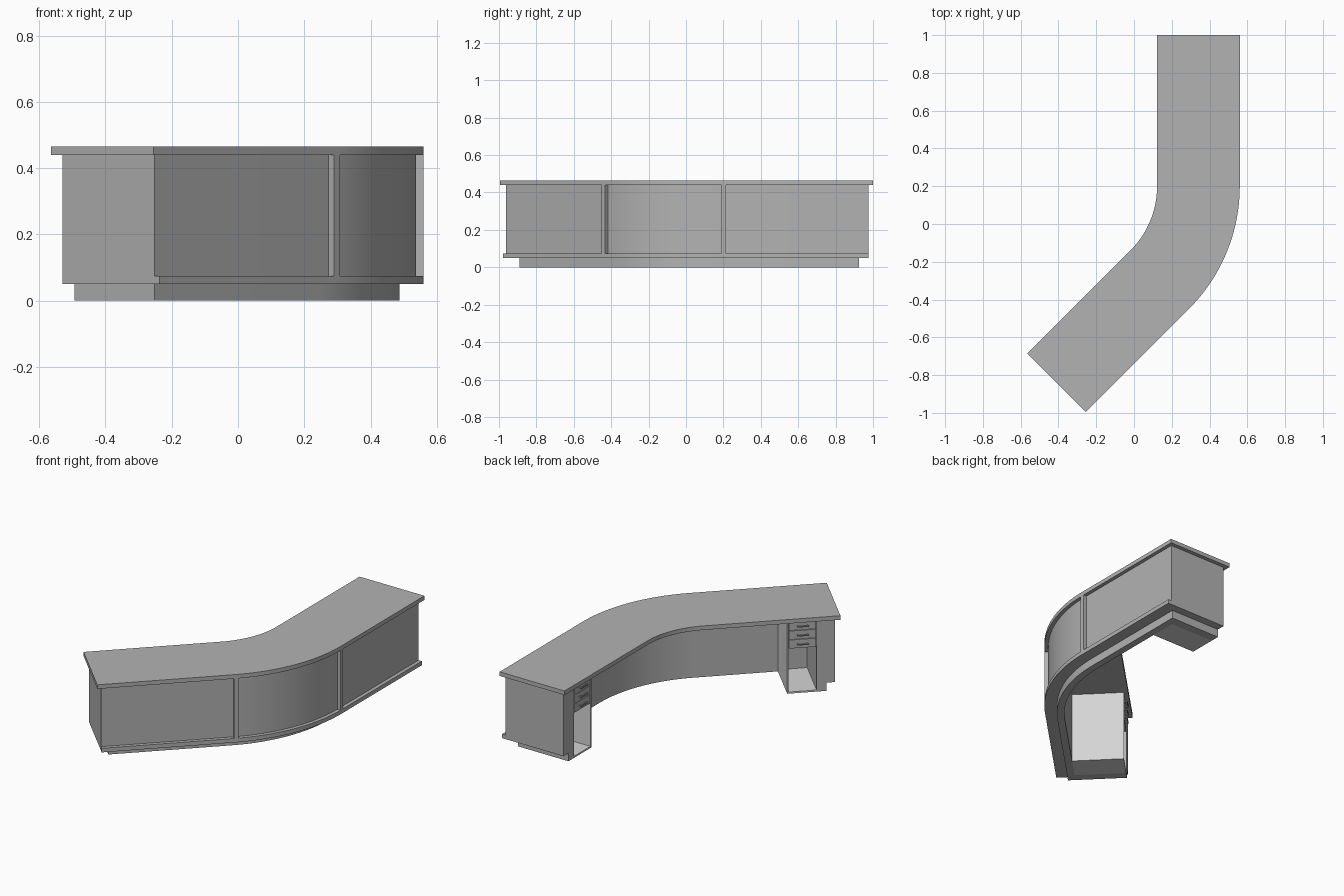
import bpy, bmesh, math

if "Cube" in bpy.data.objects:
    bpy.data.objects.remove(bpy.data.objects["Cube"])

# Plan: straight arm, 45 degree bend, straight arm. s runs along the outer edge,
# d is the distance inward from that edge.
R, CX, CY = 0.918, -0.358, 0.2
ARM1, ARC, ARM2 = 0.8, 0.918 * math.pi / 4, 0.772
L = ARM1 + ARC + ARM2
K = math.sqrt(0.5)


def material(name, v):
    m = bpy.data.materials.new(name)
    m.diffuse_color = (v, v, v, 1)
    m.use_nodes = True
    m.node_tree.nodes["Principled BSDF"].inputs["Base Color"].default_value = m.diffuse_color
    return m


GREY = material("grey_laminate", 0.45)
LIGHT = material("light_grey_lining", 0.66)


def plan(s, d):
    if s <= ARM1:
        return CX + R - d, CY + ARM1 - s
    if s <= ARM1 + ARC:
        a = -(s - ARM1) / R
        return CX + (R - d) * math.cos(a), CY + (R - d) * math.sin(a)
    t = s - ARM1 - ARC
    return CX + (R - d) * K - t * K, CY - (R - d) * K - t * K


def stations(s0, s1):
    arc = [ARM1 + ARC * i / 32 for i in range(33)]
    return [s0] + [s for s in arc if s0 + 1e-4 < s < s1 - 1e-4] + [s1]


def add_sweep(bm, s0, s1, d0, d1, z0, z1):
    """Rectangular section swept along the plan curve."""
    rings = []
    for s in stations(min(s0, s1), max(s0, s1)):
        rings.append([bm.verts.new((*plan(s, d), z))
                      for d, z in ((d0, z0), (d1, z0), (d1, z1), (d0, z1))])
    for a, b in zip(rings, rings[1:]):
        for i in range(4):
            j = (i + 1) % 4
            bm.faces.new((a[i], a[j], b[j], b[i]))
    bm.faces.new(rings[0])
    bm.faces.new(rings[-1])


def part(name, mat, *boxes):
    bm = bmesh.new()
    for b in boxes:
        add_sweep(bm, *b)
    bmesh.ops.recalc_face_normals(bm, faces=bm.faces)
    me = bpy.data.meshes.new(name)
    bm.to_mesh(me)
    bm.free()
    me.materials.append(mat)
    ob = bpy.data.objects.new(name, me)
    bpy.context.collection.objects.link(ob)
    bpy.ops.object.select_all(action='DESELECT')
    ob.select_set(True)
    bpy.context.view_layer.objects.active = ob
    bpy.ops.object.shade_smooth_by_angle(angle=math.radians(30))
    return ob


E = 0.025          # end overhang of the worktop
WALL = 0.115       # depth of the inner face of the front wall
BACK = 0.413       # depth of the pedestal fronts

# Worktop, front wall, ledge and recessed plinth
part("worktop", GREY, (0, L, 0, 0.438, 0.44, 0.465))
part("front_wall", GREY, (E, L - E, 0.022, WALL, 0.075, 0.44))
part("ledge", GREY, (E, L - E, 0, WALL, 0.05, 0.075))
part("plinth", GREY, (0.075, L - 0.075, 0.072, WALL, 0, 0.05))

# Two upright strips at the ends of the bend
part("divider_strips", GREY, (0.785, 0.81, 0, 0.022, 0.075, 0.44),
     (1.498, 1.524, 0, 0.022, 0.075, 0.44))

# Pedestals, mirrored at each end
for side, f in (("back", lambda s: s), ("front", lambda s: L - s)):
    def mirrored(name, mat, *boxes):
        part(side + "_" + name, mat, *[(f(b[0]), f(b[1]), *b[2:]) for b in boxes])

    mirrored("end_block", GREY, (E, 0.13, WALL, BACK, 0.05, 0.44),
             (0.075, 0.13, WALL, BACK, 0, 0.05))
    mirrored("inner_side", LIGHT, (0.287, 0.295, WALL, BACK, 0, 0.44))
    mirrored("cubby_floor", LIGHT, (0.13, 0.287, WALL, BACK, 0, 0.01))
    mirrored("drawer_case", GREY, (0.13, 0.287, WALL, BACK - 0.008, 0.275, 0.44))
    # Drawer fronts with narrow gaps, and bar handles
    fronts, handles = [], []
    for i in range(3):
        z = 0.275 + 0.055 * i
        fronts.append((0.132, 0.285, BACK - 0.008, BACK, z, z + 0.052))
        h = z + 0.026
        handles.append((0.175, 0.242, BACK + 0.012, BACK + 0.018, h - 0.003, h + 0.003))
        for s in (0.178, 0.233):
            handles.append((s, s + 0.006, BACK, BACK + 0.012, h - 0.003, h + 0.003))
    mirrored("drawer_fronts", GREY, *fronts)
    mirrored("drawer_handles", GREY, *handles)
